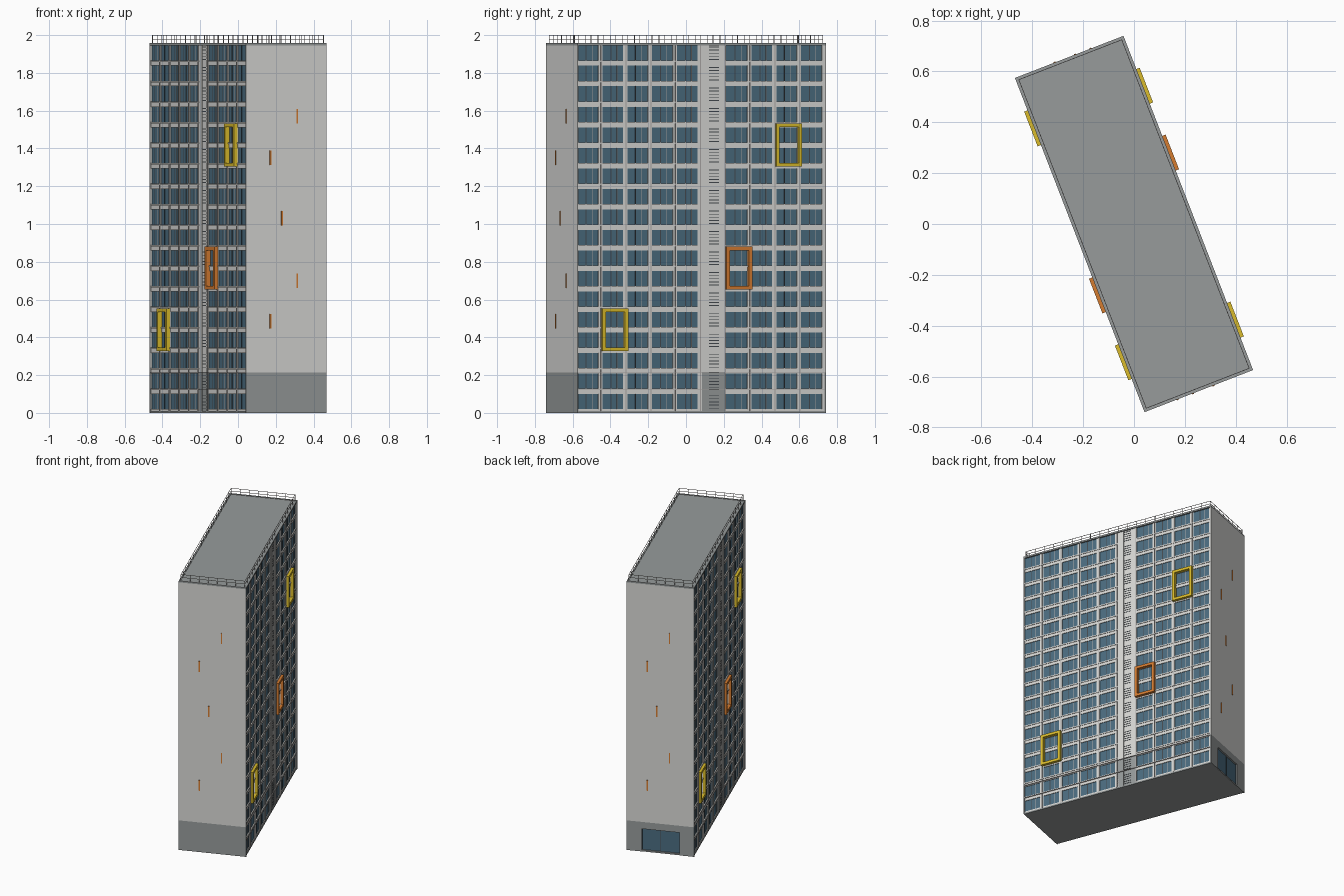
import bpy, bmesh, math
from mathutils import Matrix, Vector

if "Cube" in bpy.data.objects:
    bpy.data.objects.remove(bpy.data.objects["Cube"])

W, L, H = 0.229, 0.705, 1.955        # half width, half length, roof height
FLOORS, BAYS = 18, 10
P, B = H / FLOORS, 2 * L / BAYS      # storey height, bay length
TURN = Matrix.Rotation(math.radians(21.2), 4, 'Z')
HALF = Matrix.Rotation(math.pi, 4, 'Z')


def mat(name, r, g, b):
    m = bpy.data.materials.new(name)
    m.diffuse_color = (r, g, b, 1)
    m.use_nodes = True
    m.node_tree.nodes["Principled BSDF"].inputs["Base Color"].default_value = m.diffuse_color
    return m


wall = mat("light concrete", 0.69, 0.69, 0.67)
grey = mat("grey plinth", 0.31, 0.33, 0.33)
trim = mat("grey trim", 0.42, 0.40, 0.39)
glass = mat("blue glass", 0.07, 0.15, 0.215)
dark = mat("dark metal", 0.06, 0.07, 0.08)
yellow = mat("yellow", 0.70, 0.50, 0.025)
orange = mat("orange", 0.66, 0.2, 0.03)

parts = {}


def box(name, material, x0, x1, y0, y1, z0, z1, twin=True):
    """Add a box to a part; twin repeats it on the opposite side."""
    bm, _ = parts.setdefault(name, (bmesh.new(), material))
    size = Matrix.Diagonal((x1 - x0, y1 - y0, z1 - z0, 1))
    place = Matrix.Translation(Vector((x0 + x1, y0 + y1, z0 + z1)) / 2) @ size
    for t in ([TURN, TURN @ HALF] if twin else [TURN]):
        bmesh.ops.create_cube(bm, size=1, matrix=t @ place)


# Solid core, floor slab and roof
C, G, F = 0.214, 0.218, 0.2225       # core, glass and facade planes
TOP, YE = H - 0.009, L - 0.006
E = 0.687
box("core", wall, -C, C, -E, E, 0.01, H - 0.012, False)
box("base_slab", grey, -W + 0.004, W - 0.004, -L + 0.002, L - 0.002, 0, 0.01, False)
box("roof", grey, -W, W, -L, L, TOP, H - 0.001, False)
box("parapet", grey, W - 0.010, W, -L, L, H - 0.001, H + 0.002)
box("parapet", grey, -W + 0.010, W - 0.010, -L, -L + 0.010, H - 0.001, H + 0.002)

# Glazing sheet behind the facade grid
box("glazing", glass, C, G, -YE, YE, 0.01, TOP)

# Facade grid: piers, louver bay, fins and mullions
for k in range(BAYS):
    y = -L + k * B
    if k == 5:
        a, b = y + 0.32 * B, y + 0.72 * B
        for z0, z1, m, n in ((0.01, 0.215, grey, "louver_bay_base"),
                             (0.215, TOP, wall, "louver_bay")):
            box(n, m, C, F, y, a, z0, z1)
            box(n, m, C, F, b, y + B, z0, z1)
            box(n + "_back", m, C, G + 0.001, a, b, z0, z1)
        for f in range(FLOORS):
            for s in range(5):
                z = f * P + 0.023 + s * 0.0165
                box("louver_slats", dark, G + 0.001, F - 0.002, a, b, z, z + 0.004)
    else:
        box("piers", wall, C, F, y + 0.121, min(y + B + 0.004, YE), 0.01, TOP)
        box("window_mullions", dark, G, G + 0.001, y + 0.050, y + 0.055, 0.01, TOP)
        box("window_bars", trim, G, G + 0.001, y + 0.086, y + 0.089, 0.01, TOP)
    if k:
        box("facade_fins", trim, F, F + 0.004, y - 0.007, y - 0.003, 0.01, TOP)

# Spandrel bands at every storey
for f in range(FLOORS + 1):
    z = f * P
    z0, z1 = max(z - 0.0085, 0.01), min(z + 0.02, TOP)
    if z1 > z0:
        for a, b in ((-YE, -L + 5 * B), (-L + 6 * B, YE)):
            box("spandrels", wall, C, F - 0.0005, a, b, z0, z1)
            if 0 < f < FLOORS:
                box("sills", wall, F - 0.0005, F + 0.003, a, b, z + 0.012, z + 0.02)

# Rails across the two lowest storeys
for z in (0.12, 0.213):
    box("low_rails", trim, F, F + 0.006, -YE, YE, z, z + 0.004)

# End walls: plain front end, rear end with a recessed doorway
D, DZ = 0.13, 0.165
for s in (-1, 1):
    a, b = sorted((s * YE, s * L))
    box("corner_walls", wall, C, W, a, b, 0.215, TOP)
    box("corner_plinths", grey, C, W, a, b, 0, 0.215)
box("end_walls", wall, -C, C, E, L, 0.215, TOP)
box("front_plinth", grey, -C, C, -L, -E, 0, 0.215, False)
box("rear_plinth", grey, -C, -D, E, L, 0, 0.215, False)
box("rear_plinth", grey, D, C, E, L, 0, 0.215, False)
box("rear_plinth", grey, -D, D, E, L, DZ, 0.215, False)
box("door_glass", glass, -D, D, E, E + 0.006, 0.01, DZ, False)
for x in (-D, -0.002, D - 0.004):
    box("door_frame", dark, x, x + 0.004, E, E + 0.009, 0.01, DZ, False)

# Narrow accent slits on both ends
for u, z, w in ((0.305, 1.35, 0.004), (0.305, 0.485, 0.004), (0.635, 1.57, 0.004),
                (0.635, 0.70, 0.004), (0.447, 1.03, 0.004)):
    x = -W + 2 * W * u
    box("accent_slits", orange, x - w, x + w, -L - 0.003, -L, z - 0.038, z + 0.038)

# Projecting two-storey window frames
for name, m, k, f in (("upper_yellow_frame", yellow, 8, 12), ("orange_frame", orange, 6, 6),
                      ("lower_yellow_frame", yellow, 1, 3)):
    y0 = -L + k * B - 0.004
    y1, z0 = y0 + B + 0.005, f * P + 0.001
    z1, t = z0 + 0.227, 0.019
    x0, x1 = G, 0.243
    box(name, m, x0, x1, y0, y0 + t, z0, z1)
    box(name, m, x0, x1, y1 - t, y1, z0, z1)
    box(name, m, x0, x1, y0 + t, y1 - t, z0, z0 + t)
    box(name, m, x0, x1, y0 + t, y1 - t, z1 - t, z1)

# Roof railing
rx, ry, r = W - 0.012, L - 0.012, 0.0013
for i in range(21):
    y = -ry + 2 * ry * i / 20
    box("railing_posts", trim, rx - r, rx + r, y - r, y + r, H, 2.0)
for i in range(1, 7):
    x = -rx + 2 * rx * i / 7
    box("railing_posts", trim, x - r, x + r, -ry - r, -ry + r, H, 2.0)
for z in (1.978, 1.9988):
    box("railing_rails", trim, rx - r, rx + r, -ry, ry, z - 0.0012, z + 0.0012)
    box("railing_rails", trim, -rx, rx, -ry - r, -ry + r, z - 0.0012, z + 0.0012)

# Turn the collected parts into objects
for name, (bm, m) in parts.items():
    me = bpy.data.meshes.new(name)
    bm.to_mesh(me)
    bm.free()
    me.materials.append(m)
    bpy.context.collection.objects.link(bpy.data.objects.new(name, me))
